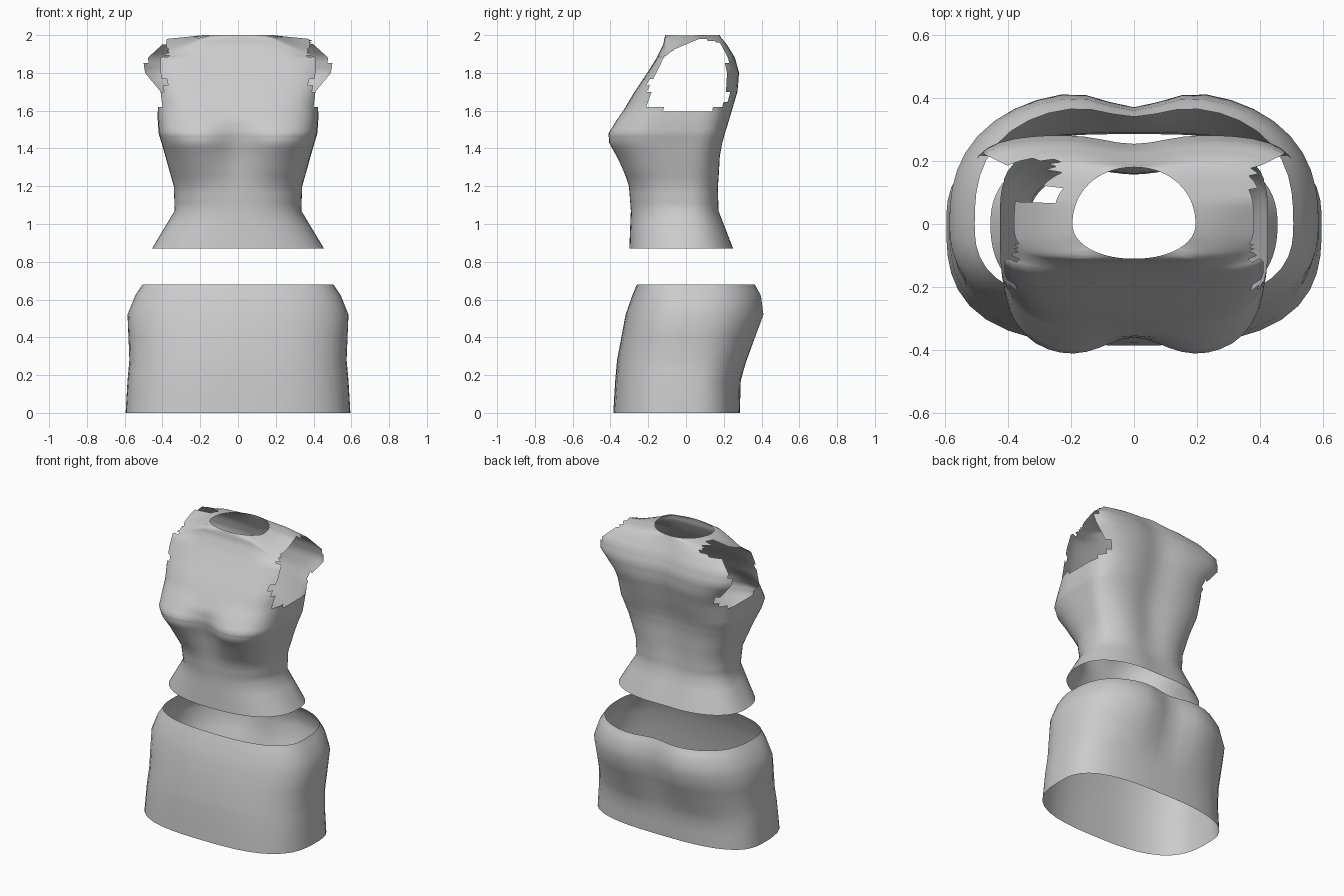
import bpy, bmesh
from math import cos, sin, exp, tau

cube = bpy.data.objects.get("Cube")
if cube:
    bpy.data.objects.remove(cube, do_unlink=True)

cloth = bpy.data.materials.new("light grey cloth")
cloth.use_nodes = True
GREY = (0.6, 0.6, 0.6, 1)
cloth.diffuse_color = GREY
cloth.node_tree.nodes["Principled BSDF"].inputs["Base Color"].default_value = GREY


def clamp(v):
    return min(1, max(0, v))


def ring_point(ring, a):
    """Squared oval with a soft crease at the middle of front and back."""
    z, half, front, back, power, front_dip, back_dip, flare = ring
    c, s = cos(a), sin(a)
    r = (abs(c) ** power + abs(s) ** power) ** (-1 / power)
    x = c * r * (half + flare * max(0, s))
    depth, dip = (back, back_dip) if s > 0 else (front, front_dip)
    y = s * r * (depth - dip * exp(-(x / 0.13) ** 2))
    # Shoulders slope down towards the front
    outer = clamp((abs(x) - 0.18) / 0.18) * clamp((z - 1.88) / 0.1)
    return x, y, z - 0.42 * max(0, 0.07 - y) * outer


def garment(name, rings, sides, steps, is_open=None):
    """Loft an open sheet through the rings, leaving out the open faces."""
    levels = [[p + (q - p) * k / steps for p, q in zip(lo, hi)]
              for lo, hi in zip(rings, rings[1:]) for k in range(steps)]
    levels.append(rings[-1])
    bm = bmesh.new()
    loops = [[bm.verts.new(ring_point(lv, tau * i / sides)) for i in range(sides)]
             for lv in levels]
    for lo, hi in zip(loops, loops[1:]):
        for i in range(sides):
            j = (i + 1) % sides
            bm.faces.new((lo[i], lo[j], hi[j], hi[i]))
    if is_open:
        holes = [f for f in bm.faces if is_open(f.calc_center_median())]
        bmesh.ops.delete(bm, geom=holes, context='FACES')
    mesh = bpy.data.meshes.new(name)
    bm.to_mesh(mesh)
    bm.free()
    mesh.materials.append(cloth)
    mesh.shade_smooth()
    obj = bpy.data.objects.new(name, mesh)
    bpy.context.collection.objects.link(obj)
    return obj


def top_opening(p):
    """Arm holes on both sides and a torn patch on the right shoulder."""
    front_edge = -0.2 + max(0, p.z - 1.74) * 0.6
    back_edge = 0.22 - max(0, p.z - 1.86) * 0.4
    bottom = 1.585 + abs(p.y) * 0.18
    arm = abs(p.x) > 0.375 and p.z > bottom and front_edge < p.y < back_edge
    patch = -0.39 < p.x < -0.26 and 0.07 < p.y < 0.2 and p.z > 1.9
    return arm or patch


# Rings: height, half width, front depth, back depth, squareness,
# front crease, back crease, widening of the back
skirt_rings = [
    (0.00, 0.595, 0.385, 0.285, 2.9, 0, 0, 0),
    (0.17, 0.585, 0.375, 0.29, 2.8, 0, 0, 0),
    (0.28, 0.575, 0.365, 0.33, 2.7, 0, 0.02, 0),
    (0.52, 0.585, 0.32, 0.43, 2.5, 0, 0.06, 0),
    (0.62, 0.545, 0.285, 0.415, 2.6, 0, 0.055, 0),
    (0.68, 0.505, 0.26, 0.38, 2.7, 0, 0.04, 0),
]
top_rings = [
    (0.87, 0.455, 0.30, 0.258, 2.4, 0, 0.01, 0),
    (1.07, 0.335, 0.292, 0.187, 2.4, 0, 0.02, 0),
    (1.20, 0.34, 0.312, 0.187, 2.5, 0.01, 0.03, 0),
    (1.36, 0.385, 0.39, 0.19, 3.0, 0.06, 0.03, 0),
    (1.43, 0.405, 0.425, 0.2, 3.4, 0.075, 0.03, 0),
    (1.48, 0.42, 0.425, 0.213, 3.6, 0.065, 0.03, 0),
    (1.55, 0.425, 0.375, 0.235, 3.6, 0.02, 0.03, 0),
    (1.62, 0.425, 0.32, 0.255, 3.8, 0, 0.03, 0),
    (1.70, 0.43, 0.272, 0.277, 4.2, 0, 0.03, 0.03),
    (1.80, 0.45, 0.205, 0.284, 4.2, 0, 0.03, 0.14),
    (1.88, 0.45, 0.155, 0.262, 4.2, 0, 0.03, 0.16),
    (1.95, 0.42, 0.12, 0.22, 4.0, 0, 0.02, 0.08),
    (1.98, 0.38, 0.115, 0.197, 3.4, 0, 0.01, 0),
    (2.00, 0.195, 0.11, 0.18, 2.1, 0, 0, 0),
]
garment("skirt", skirt_rings, 48, 2)
garment("sleeveless_top", top_rings, 72, 3, top_opening)
